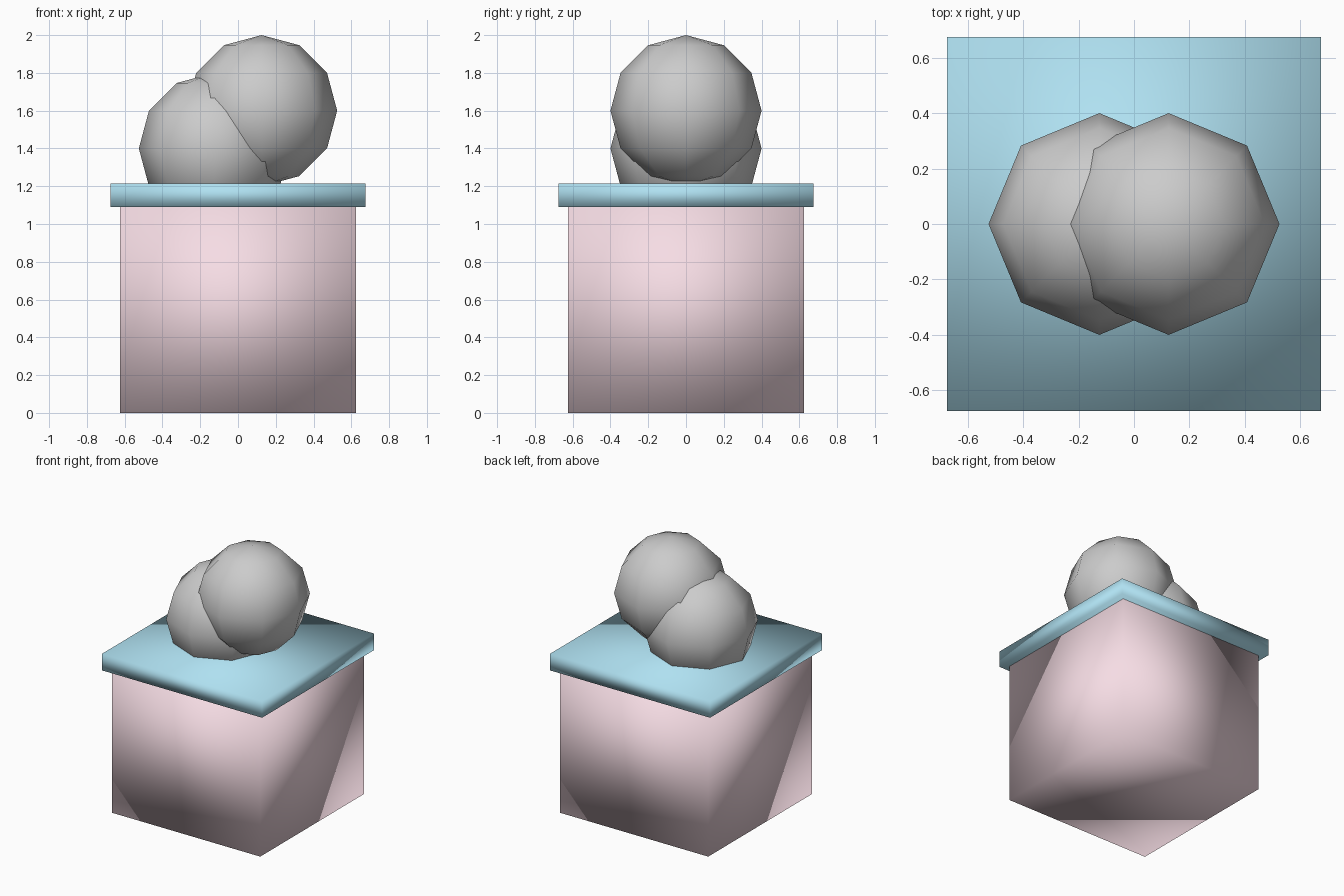
import bpy

if "Cube" in bpy.data.objects:
    bpy.data.objects.remove(bpy.data.objects["Cube"])


def finish(name, color=None):
    obj = bpy.context.object
    obj.name = name
    bpy.ops.object.shade_smooth()
    if color:
        mat = bpy.data.materials.new(name + "_color")
        mat.diffuse_color = (*color, 1)
        mat.use_nodes = True
        mat.node_tree.nodes["Principled BSDF"].inputs["Base Color"].default_value = mat.diffuse_color
        obj.data.materials.append(mat)
    return obj


def box(name, half, z0, z1, color):
    bpy.ops.mesh.primitive_cube_add(size=1, location=(0, 0, (z0 + z1) / 2))
    bpy.context.object.scale = (2 * half, 2 * half, z1 - z0)
    bpy.ops.object.transform_apply(location=False, rotation=False, scale=True)
    return finish(name, color)


def ball(name, x, z):
    bpy.ops.mesh.primitive_uv_sphere_add(segments=8, ring_count=6, radius=0.4, location=(x, 0, z))
    return finish(name)


# Square pedestal and its overhanging top slab
box("pedestal", 0.625, 0, 1.09, (0.92, 0.72, 0.78))
box("top_slab", 0.675, 1.09, 1.215, (0.43, 0.75, 0.88))

# Two overlapping low-poly boulders, the lower one sunk into the slab
ball("lower_boulder", -0.125, 1.4)
ball("upper_boulder", 0.125, 1.6)
